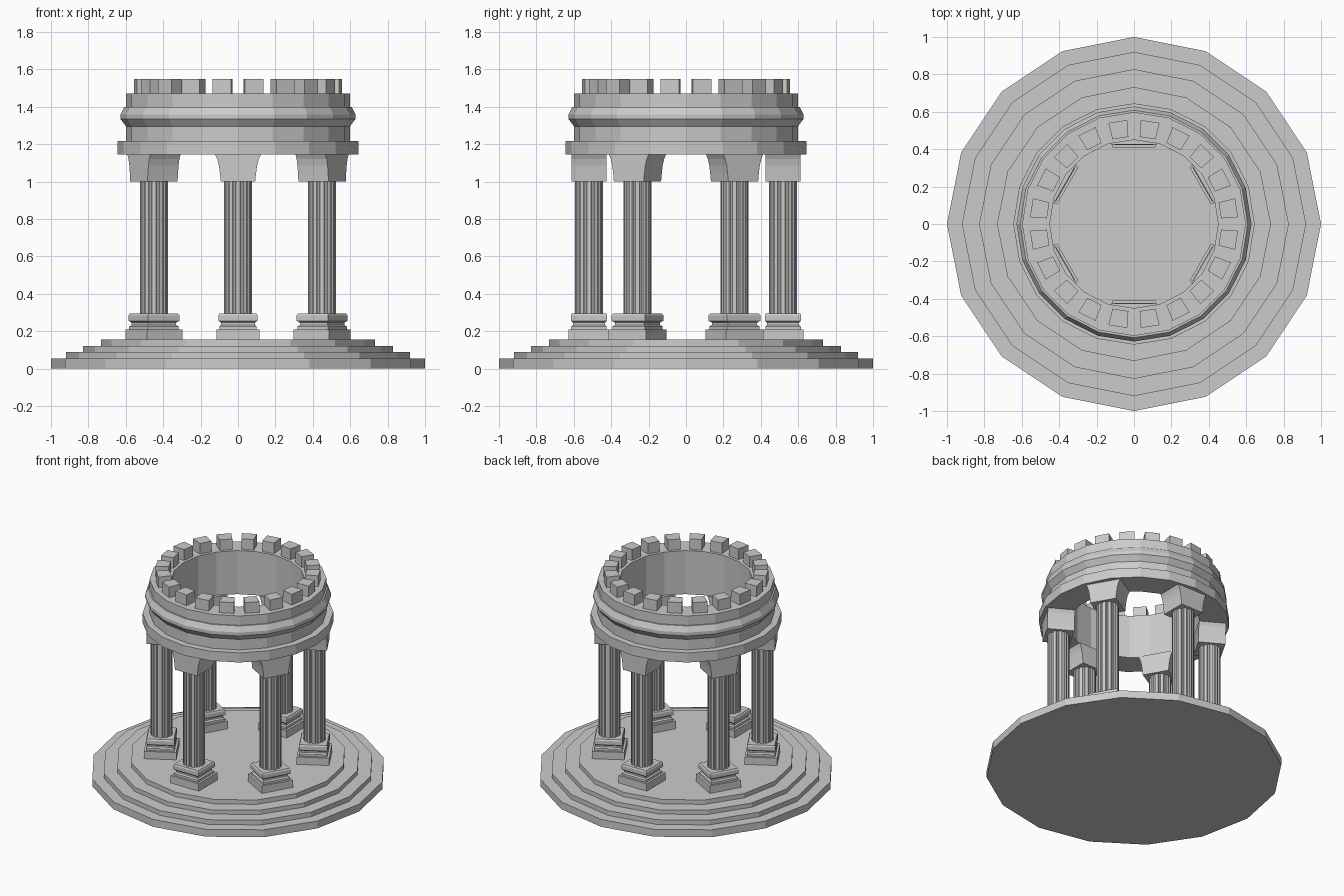
import bpy, bmesh
from math import sin, cos, pi, radians
from mathutils import Matrix

if "Cube" in bpy.data.objects:
    bpy.data.objects.remove(bpy.data.objects["Cube"])


def finish(bm, name):
    bmesh.ops.recalc_face_normals(bm, faces=bm.faces)
    me = bpy.data.meshes.new(name)
    bm.to_mesh(me)
    bm.free()
    ob = bpy.data.objects.new(name, me)
    bpy.context.collection.objects.link(ob)
    return ob


def loft(bm, rings, caps=True, loop=False):
    vs = [[bm.verts.new(p) for p in r] for r in rings]
    n = len(vs[0])
    pairs = list(zip(vs, vs[1:])) + ([(vs[-1], vs[0])] if loop else [])
    for a, b in pairs:
        for i in range(n):
            j = (i + 1) % n
            bm.faces.new((a[i], a[j], b[j], b[i]))
    if caps and not loop:
        bm.faces.new(vs[0])
        bm.faces.new(vs[-1])


def circle(r, z, n):
    return [(r * cos(2 * pi * i / n), r * sin(2 * pi * i / n), z) for i in range(n)]


def rect(hx, hy, z):
    return [(-hx, -hy, z), (hx, -hy, z), (hx, hy, z), (-hx, hy, z)]


def place(ob, r, angle):
    # local +y points outward
    ob.matrix_world = (Matrix.Rotation(angle - pi / 2, 4, 'Z')
                       @ Matrix.Translation((0, r, 0)))


def repeat(ob, count, r, start):
    for k in range(count):
        o = ob if k == 0 else bpy.data.objects.new(ob.name, ob.data)
        if k:
            bpy.context.collection.objects.link(o)
        place(o, r, start + 2 * pi * k / count)


# stepped 16-sided platform
bm = bmesh.new()
steps = [(1.0, 0), (1.0, .055), (.92, .055), (.92, .09), (.828, .09),
         (.828, .122), (.732, .122), (.732, .155)]
loft(bm, [circle(r, z, 16) for r, z in steps])
finish(bm, "stepped_platform")

# 20-sided entablature ring
bm = bmesh.new()
prof = [(.45, 1.145), (.645, 1.145), (.645, 1.217), (.598, 1.217), (.598, 1.295),
        (.628, 1.335), (.628, 1.36), (.608, 1.40), (.598, 1.40), (.598, 1.47), (.45, 1.47)]
loft(bm, [circle(r, z, 20) for r, z in prof], loop=True)
finish(bm, "upper_ring")

# column base: plinth, neck and moulded block
bm = bmesh.new()
base = [(.116, .11, .15), (.116, .11, .21), (.1, .095, .21), (.1, .095, .226),
        (.09, .085, .234), (.09, .085, .246), (.104, .097, .256),
        (.104, .097, .285), (.098, .092, .295)]
loft(bm, [rect(*b) for b in base])
repeat(finish(bm, "column_base"), 6, .519, radians(30))

# fluted shaft
bm = bmesh.new()
N, pts = 12, []
for i in range(N):
    for f, r in ((-.25, .075), (.25, .075), (.38, .067), (.62, .067)):
        a = 2 * pi * (i + f) / N
        pts.append((r * cos(a), r * sin(a)))
loft(bm, [[(x, y, z) for x, y in pts] for z in (.29, 1.005)])
repeat(finish(bm, "column_shaft"), 6, .519, radians(30))

# capital flaring sideways
bm = bmesh.new()
cap = [(.092, 1.0), (.096, 1.04), (.102, 1.085), (.111, 1.12), (.124, 1.148)]
loft(bm, [rect(w, .093, z) for w, z in cap])
repeat(finish(bm, "column_capital"), 6, .519, radians(30))

# crown of tapered blocks
bm = bmesh.new()
blk = [(-.043, -.045), (.043, -.045), (.051, .045), (-.051, .045)]
loft(bm, [[(x, y, z) for x, y in blk] for z in (1.465, 1.55)])
repeat(finish(bm, "crown_block"), 20, .51, radians(9))
